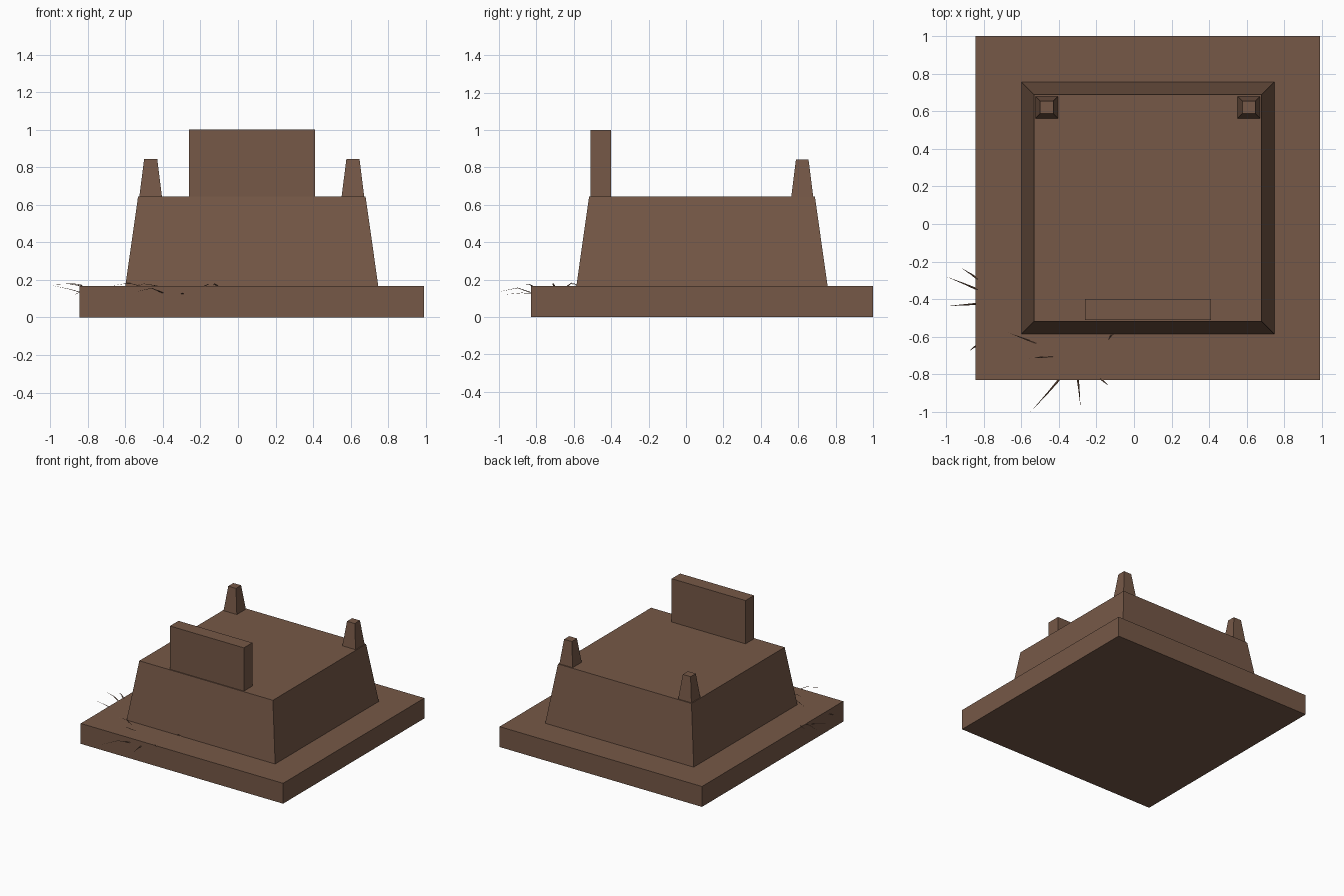
import bpy
from mathutils import Vector

if "Cube" in bpy.data.objects:
    bpy.data.objects.remove(bpy.data.objects["Cube"])

brown = bpy.data.materials.new("earth brown")
brown.diffuse_color = (0.18, 0.098, 0.063, 1)
brown.use_nodes = True
brown.node_tree.nodes["Principled BSDF"].inputs["Base Color"].default_value = brown.diffuse_color


def make(name, verts, faces):
    me = bpy.data.meshes.new(name)
    me.from_pydata(verts, [], faces)
    me.materials.append(brown)
    ob = bpy.data.objects.new(name, me)
    bpy.context.collection.objects.link(ob)
    return ob


def frustum(name, x, y, z, inset=0.0):
    """Box between the given ranges, its top pulled in by inset."""
    verts = []
    for h, i in ((z[0], 0), (z[1], inset)):
        x0, x1, y0, y1 = x[0] + i, x[1] - i, y[0] + i, y[1] - i
        verts += [(x0, y0, h), (x1, y0, h), (x1, y1, h), (x0, y1, h)]
    sides = [(k, (k + 1) % 4, (k + 1) % 4 + 4, k + 4) for k in range(4)]
    return make(name, verts, [(3, 2, 1, 0), (4, 5, 6, 7)] + sides)


def twig(name, root, mid, tip, w=0.006):
    """Thin bent three-sided blade that tapers to a point."""
    root, mid, tip = Vector(root), Vector(mid), Vector(tip)
    side = (tip - root).cross(Vector((0, 0, 1))).normalized() * w
    up = Vector((0, 0, w * 0.6))
    verts = []
    for p, s in ((root, 1.0), (mid, 0.6)):
        verts += [p - side * s, p + side * s, p + up * s]
    verts.append(tip)
    faces = [(2, 1, 0)]
    for k in range(3):
        n = (k + 1) % 3
        faces += [(k, n, n + 3, k + 3), (k + 3, n + 3, 6)]
    return make(name, verts, faces)


# Stepped base, sloped body, upright front panel
frustum("base_slab", (-0.845, 0.99), (-0.83, 1.0), (0, 0.167))
frustum("sloped_body", (-0.6, 0.747), (-0.586, 0.757), (0.167, 0.645), 0.068)
frustum("front_panel", (-0.26, 0.41), (-0.51, -0.4), (0.645, 1.0))

# Two tapered posts at the back corners
for side, cx in (("left", -0.465), ("right", 0.612)):
    frustum(side + "_back_post", (cx - 0.06, cx + 0.06), (0.563, 0.68),
            (0.645, 0.843), 0.025)

# Fine twigs poking out round the front left corner: root, bend, tip
twigs = [
    ((-0.40, -0.83, 0.13), (-0.46, -0.9, 0.155), (-0.55, -1.0, 0.135)),
    ((-0.30, -0.82, 0.125), (-0.293, -0.88, 0.128), (-0.285, -0.975, 0.12)),
    ((-0.18, -0.82, 0.165), (-0.16, -0.84, 0.175), (-0.135, -0.86, 0.175)),
    ((-0.83, -0.35, 0.165), (-0.9, -0.32, 0.178), (-1.0, -0.28, 0.175)),
    ((-0.83, -0.295, 0.17), (-0.87, -0.265, 0.178), (-0.92, -0.235, 0.18)),
    ((-0.83, -0.425, 0.13), (-0.9, -0.43, 0.15), (-0.99, -0.437, 0.17)),
    ((-0.83, -0.64, 0.13), (-0.85, -0.655, 0.13), (-0.875, -0.675, 0.12)),
    ((-0.52, -0.635, 0.165), (-0.58, -0.612, 0.182), (-0.68, -0.575, 0.168)),
    ((-0.43, -0.705, 0.166), (-0.5, -0.71, 0.178), (-0.56, -0.715, 0.168)),
    ((-0.11, -0.585, 0.168), (-0.125, -0.597, 0.178), (-0.135, -0.615, 0.17)),
]
for i, (a, b, c) in enumerate(twigs):
    twig("twig_%d" % (i + 1), a, b, c)
